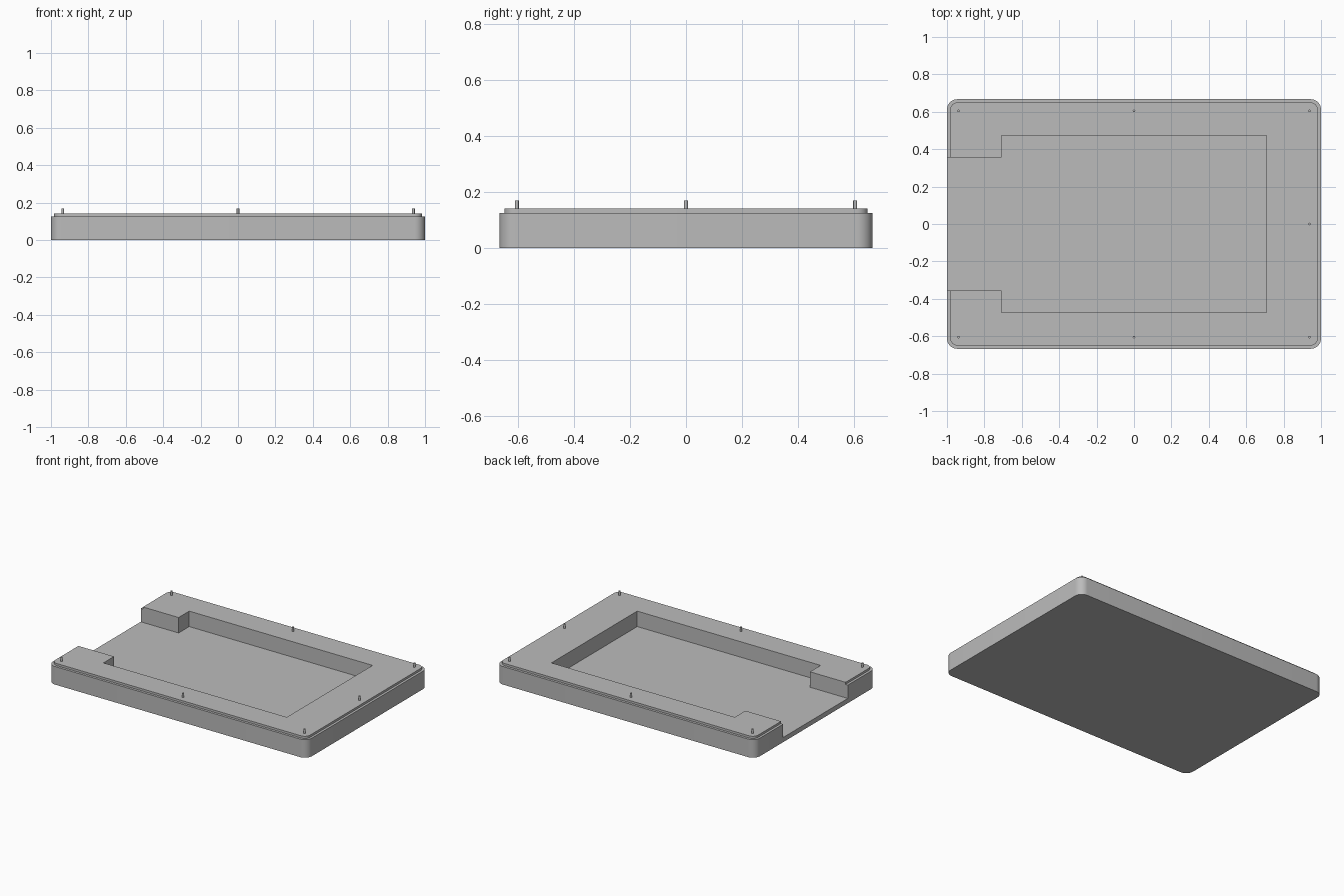
import bpy, bmesh, math

if "Cube" in bpy.data.objects:
    bpy.data.objects.remove(bpy.data.objects["Cube"])

grey = bpy.data.materials.new("matte_grey")
grey.diffuse_color = (0.5, 0.5, 0.5, 1)
grey.use_nodes = True
grey.node_tree.nodes["Principled BSDF"].inputs["Base Color"].default_value = grey.diffuse_color

FLOOR, RIM, TOP, PIN_TOP = 0.033, 0.126, 0.141, 0.17


def rounded_rect(hx, hy, r, seg=10):
    """Outline points of a rounded rectangle, counter-clockwise."""
    pts = []
    for i, (sx, sy) in enumerate(((1, 1), (-1, 1), (-1, -1), (1, -1))):
        for k in range(seg + 1):
            a = math.pi / 2 * (i + k / seg)
            pts.append((sx * (hx - r) + r * math.cos(a), sy * (hy - r) + r * math.sin(a)))
    return pts


def loft(name, sections):
    """Closed solid through outlines given as (points, height)."""
    bm = bmesh.new()
    rings = [[bm.verts.new((x, y, z)) for x, y in pts] for pts, z in sections]
    for a, b in zip(rings, rings[1:]):
        n = len(a)
        for i in range(n):
            j = (i + 1) % n
            bm.faces.new((a[i], a[j], b[j], b[i]))
    bm.faces.new(rings[0][::-1])
    bm.faces.new(rings[-1])
    bmesh.ops.recalc_face_normals(bm, faces=bm.faces)
    mesh = bpy.data.meshes.new(name)
    bm.to_mesh(mesh)
    bm.free()
    mesh.materials.append(grey)
    obj = bpy.data.objects.new(name, mesh)
    bpy.context.collection.objects.link(obj)
    return obj


def smooth(obj):
    bpy.ops.object.select_all(action='DESELECT')
    obj.select_set(True)
    bpy.context.view_layer.objects.active = obj
    bpy.ops.object.shade_smooth_by_angle(angle=math.radians(30))


# Tray body with a stepped-in lip on top
outer = rounded_rect(1.0, 0.667, 0.055)
inner = rounded_rect(0.983, 0.65, 0.04)
tray = loft("tray_body", [(outer, 0), (outer, RIM), (inner, RIM), (inner, TOP)])

# Pocket with a narrower opening through the left wall
half = [(0.708, 0.473), (-0.708, 0.473), (-0.708, 0.356), (-1.2, 0.356)]
pocket = half + [(x, -y) for x, y in reversed(half)]
cutter = loft("pocket_cutter", [(pocket, FLOOR), (pocket, 0.3)])
cutter.hide_render = True

cut = tray.modifiers.new("pocket", 'BOOLEAN')
cut.operation = 'DIFFERENCE'
cut.solver = 'EXACT'
cut.object = cutter
bpy.context.view_layer.objects.active = tray
tray.select_set(True)
bpy.ops.object.modifier_apply(modifier=cut.name)
bpy.data.objects.remove(cutter)
smooth(tray)

# Locating pins around the lip
spots = [(x, y) for x in (-0.938, 0, 0.938) for y in (-0.605, 0.605)] + [(0.938, 0)]
for i, (x, y) in enumerate(spots):
    ring = [(x + 0.007 * math.cos(math.tau * k / 16), y + 0.007 * math.sin(math.tau * k / 16))
            for k in range(16)]
    smooth(loft(f"locating_pin_{i + 1}", [(ring, TOP - 0.005), (ring, PIN_TOP)]))
